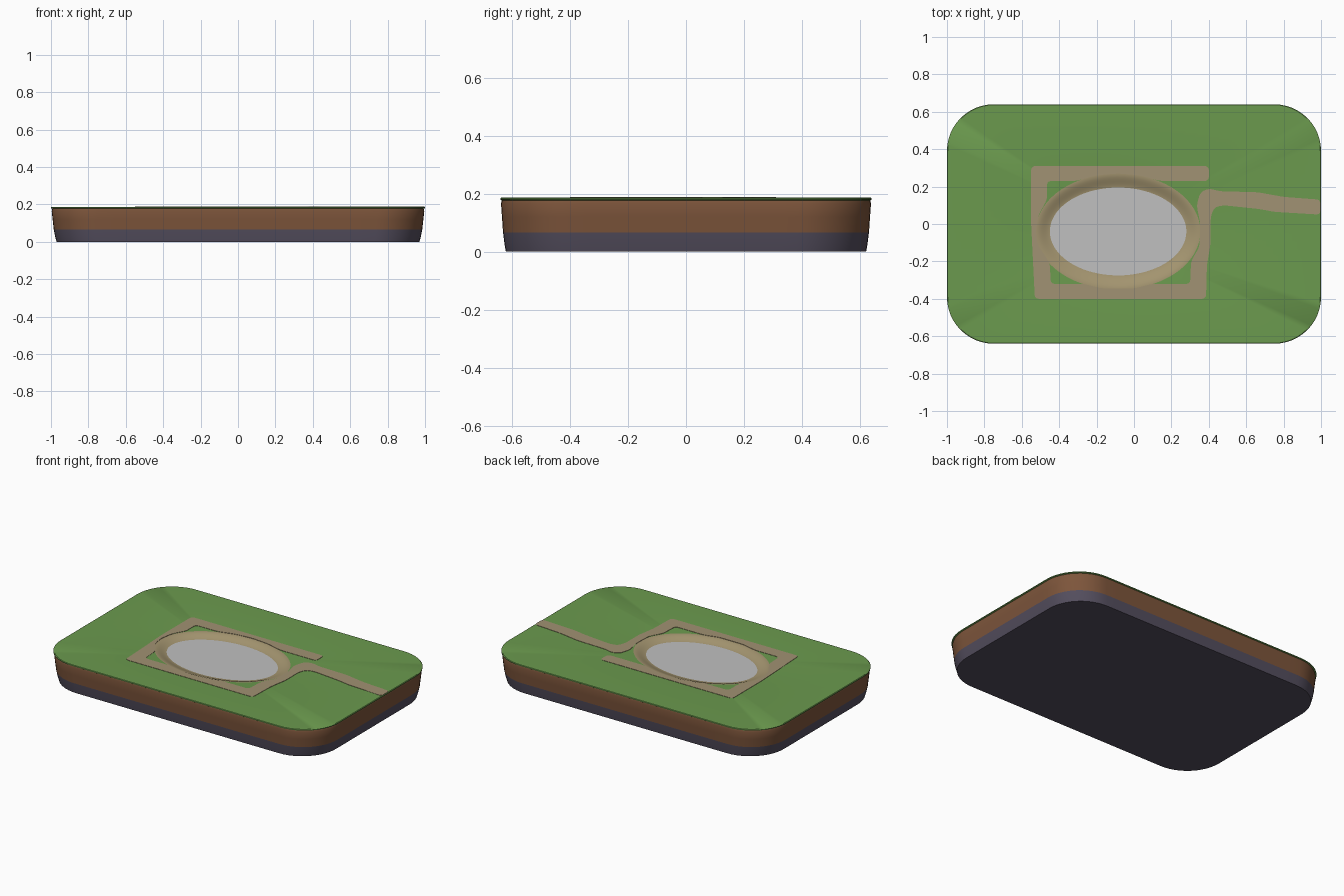
import bpy, bmesh, math

if "Cube" in bpy.data.objects:
    bpy.data.objects.remove(bpy.data.objects["Cube"], do_unlink=True)

HALF_X, HALF_Y, CORNER = 1.0, 0.64, 0.25      # slab outline
POND_X, POND_Y = -0.085, -0.04                # pond centre
POND_A, POND_B = 0.365, 0.235                 # pond radii
GROUND, WATER = 0.187, 0.166


def material(name, r, g, b):
    """Flat material from display values, converted to linear."""
    colour = [(c / 255 / 12.92) if c < 11 else ((c / 255 + 0.055) / 1.055) ** 2.4
              for c in (r, g, b)] + [1.0]
    mat = bpy.data.materials.new(name)
    mat.use_nodes = True
    mat.diffuse_color = colour
    shader = mat.node_tree.nodes["Principled BSDF"]
    shader.inputs["Base Color"].default_value = colour
    shader.inputs["Roughness"].default_value = 0.9
    return mat


grass = material("grass_green", 107, 154, 78)
path_sand = material("path_sand", 161, 146, 115)
bank_sand = material("bank_sand", 164, 149, 112)
water_grey = material("water_grey", 192, 192, 192)
soil = material("soil_brown", 125, 85, 59)
rock = material("rock_purple_grey", 84, 78, 94)


def finish(name, bm, mats):
    bmesh.ops.recalc_face_normals(bm, faces=bm.faces)
    mesh = bpy.data.meshes.new(name)
    bm.to_mesh(mesh)
    bm.free()
    for mat in mats:
        mesh.materials.append(mat)
    obj = bpy.data.objects.new(name, mesh)
    bpy.context.collection.objects.link(obj)
    bpy.ops.object.select_all(action="DESELECT")
    obj.select_set(True)
    bpy.context.view_layer.objects.active = obj
    bpy.ops.object.shade_smooth_by_angle(angle=math.radians(35))
    return obj


def rounded_outline(arc_steps=12, side_steps=16):
    """Rounded rectangle, counter-clockwise, with divided straight sides."""
    corners = []
    for quarter, (sx, sy) in enumerate([(1, 1), (-1, 1), (-1, -1), (1, -1)]):
        cx, cy = sx * (HALF_X - CORNER), sy * (HALF_Y - CORNER)
        corners.append([(cx + CORNER * math.cos(a), cy + CORNER * math.sin(a))
                        for a in (math.pi / 2 * (quarter + i / arc_steps)
                                  for i in range(arc_steps + 1))])
    points = []
    for arc, following in zip(corners, corners[1:] + corners[:1]):
        points += arc
        (x0, y0), (x1, y1) = arc[-1], following[0]
        points += [(x0 + (x1 - x0) * i / side_steps, y0 + (y1 - y0) * i / side_steps)
                   for i in range(1, side_steps)]
    return points


OUTLINE = rounded_outline()


def slab_ring(scale, z):
    return [(x * scale, y * scale, z) for x, y in OUTLINE]


def pond_ring(grow, z):
    """Ellipse around the pond, its points matched to the slab outline."""
    ring = []
    for x, y in OUTLINE:
        t = math.atan2((y - POND_Y) / POND_B, (x - POND_X) / POND_A)
        ring.append((POND_X + (POND_A + grow) * math.cos(t),
                     POND_Y + (POND_B + grow) * math.sin(t), z))
    return ring


def loft(name, rings, mats, cap_first=False, first_faces=0):
    """Skin rings; the first bands take material 0, later ones the last."""
    bm = bmesh.new()
    loops = [[bm.verts.new(p) for p in ring] for ring in rings]
    n = len(OUTLINE)
    for band, (low, high) in enumerate(zip(loops, loops[1:])):
        for i in range(n):
            j = (i + 1) % n
            face = bm.faces.new((low[i], low[j], high[j], high[i]))
            face.material_index = 0 if band < first_faces else len(mats) - 1
    if cap_first:
        bm.faces.new(loops[0])
    return finish(name, bm, mats)


# Rock base and soil layer
loft("rock_base", [slab_ring(0.97, 0), slab_ring(0.978, 0.03), slab_ring(0.985, 0.066)],
     [rock], cap_first=True)
loft("soil_layer", [slab_ring(0.985, 0.066), slab_ring(0.991, 0.12),
                    slab_ring(0.996, 0.165), slab_ring(0.992, 0.178)], [soil])

# Ground: sandy bank sloping down to the pond, grass out to a rounded lip
bank = []
for i in range(9):
    s = i / 8
    ease = s * s * (3 - 2 * s)
    bank.append(pond_ring(-0.01 + 0.085 * s, WATER - 0.003 + (GROUND - WATER + 0.003) * ease))
lip = [slab_ring(0.996, GROUND), slab_ring(1, GROUND - 0.003),
       slab_ring(1, 0.18), slab_ring(0.992, 0.177)]
loft("ground", bank + lip, [bank_sand, grass], first_faces=len(bank) - 1)

# Pond surface
bm = bmesh.new()
bm.faces.new([bm.verts.new(p) for p in pond_ring(0, WATER)])
finish("pond_water", bm, [water_grey])

# Footpath: open frame around the bank, with a lane to the left edge
frame_outside = [(.40, .31), (-.55, .31), (-.55, 0), (-.53, -.40), (.385, -.40),
                 (.39, -.22), (.41, -.1), (.41, .04)]
lane = [(.43, .09), (.48, .10), (.67, .08), (.75, .065), (.997, .05),
        (.997, .13), (.8, .145), (.66, .17), (.46, .175), (.40, .19)]
frame_inside = [(.355, .17), (.335, .10), (.355, 0), (.35, -.12), (.305, -.2),
                (.30, -.32), (.10, -.32), (0, -.345), (-.17, -.345), (-.27, -.32),
                (-.445, -.32), (-.45, -.21), (-.515, -.11), (-.525, -.04),
                (-.51, .05), (-.465, .13), (-.465, .23), (-.31, .23),
                (-.2, .26), (-.085, .27), (.03, .26), (.14, .23), (.40, .23)]
bm = bmesh.new()
bm.faces.new([bm.verts.new((x, y, GROUND + 0.002))
              for x, y in frame_outside + lane + frame_inside])
bmesh.ops.bevel(bm, geom=bm.verts[:], offset=0.02, segments=3, profile=0.5,
                affect="VERTICES", clamp_overlap=True)
rim = [e for e in bm.edges if e.is_boundary]
skirt = bmesh.ops.extrude_edge_only(bm, edges=rim)["geom"]
for v in skirt:
    if isinstance(v, bmesh.types.BMVert):
        v.co.z = GROUND - 0.002
bmesh.ops.triangulate(bm, faces=[f for f in bm.faces if len(f.verts) > 4])
finish("footpath", bm, [path_sand])
